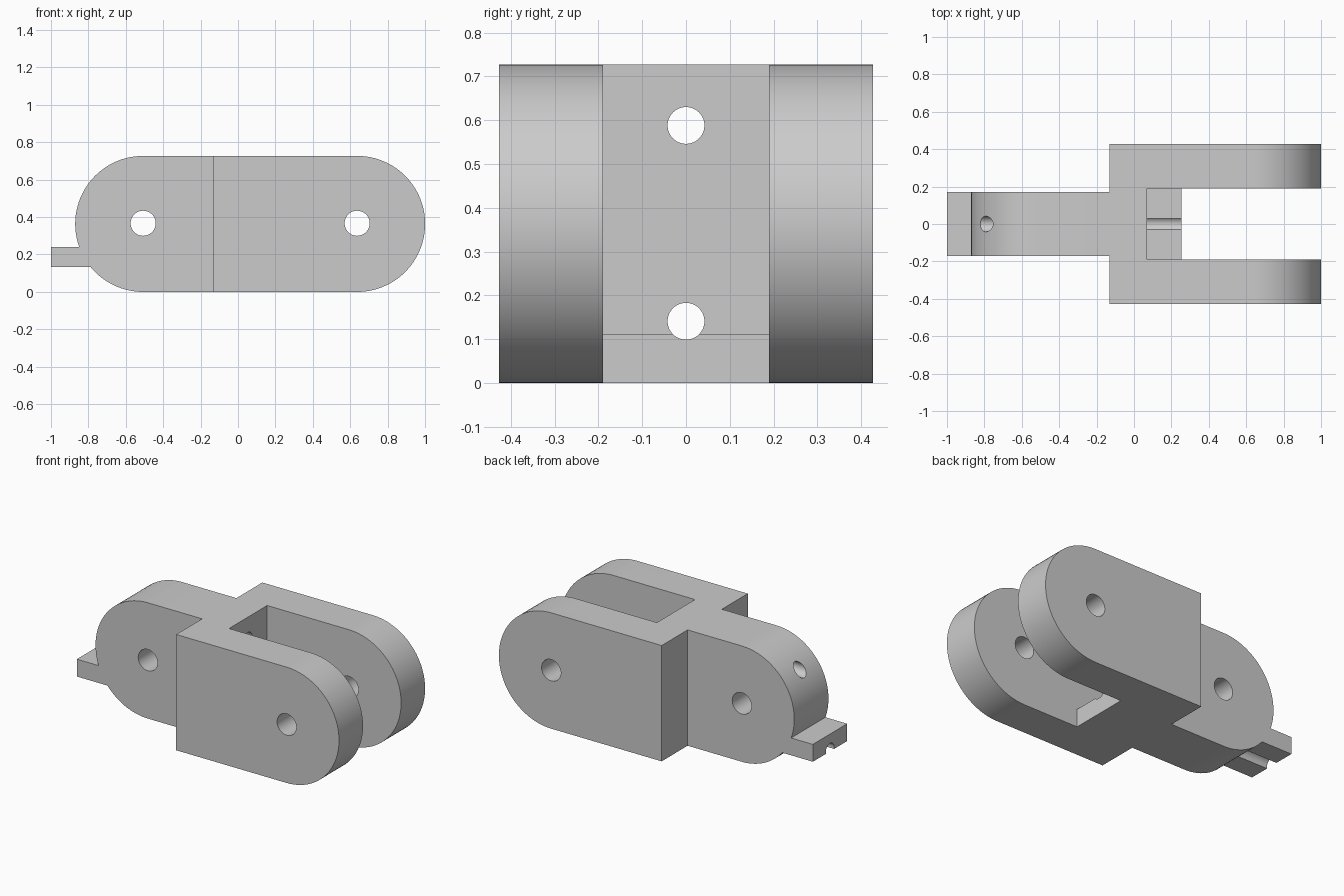
import bpy, bmesh
from math import pi, cos, sin
from mathutils import Matrix

cube = bpy.data.objects.get("Cube")
if cube:
    bpy.data.objects.remove(cube, do_unlink=True)

HEIGHT = 0.727
R = HEIGHT / 2
WIDTH = 0.427          # half width of the fork
TONGUE = 0.17          # half width of the tongue
SLOT = 0.189           # half width of the fork slot
TONGUE_X, FORK_X = -0.507, 0.637   # pivot centres

grey = bpy.data.materials.new("light_grey")
grey.use_nodes = True
grey.diffuse_color = (0.6, 0.6, 0.6, 1)
grey.node_tree.nodes["Principled BSDF"].inputs["Base Color"].default_value = (0.6, 0.6, 0.6, 1)


def finish(name, bm):
    bmesh.ops.recalc_face_normals(bm, faces=bm.faces)
    mesh = bpy.data.meshes.new(name)
    bm.to_mesh(mesh)
    bm.free()
    mesh.materials.append(grey)
    obj = bpy.data.objects.new(name, mesh)
    bpy.context.collection.objects.link(obj)
    return obj


def box(name, x, y, z):
    bm = bmesh.new()
    bmesh.ops.create_cube(bm, size=1)
    for v in bm.verts:
        v.co = [a + (c + 0.5) * (b - a) for c, (a, b) in zip(v.co, (x, y, z))]
    return finish(name, bm)


def rod(name, radius, centre, axis, length=3):
    bm = bmesh.new()
    turn = Matrix.Rotation(pi / 2, 4, axis)
    bmesh.ops.create_cone(bm, cap_ends=True, segments=48, radius1=radius, radius2=radius,
                          depth=length, matrix=Matrix.Translation(centre) @ turn)
    return finish(name, bm)


def combine(target, tool, operation="DIFFERENCE"):
    mod = target.modifiers.new(tool.name, "BOOLEAN")
    mod.operation, mod.solver, mod.object = operation, "EXACT", tool
    bpy.context.view_layer.objects.active = target
    bpy.ops.object.modifier_apply(modifier=mod.name)
    bpy.data.objects.remove(tool, do_unlink=True)


# Round-ended bar, full width
bm = bmesh.new()
steps = 48
outline = []
for cx, start in ((FORK_X, -pi / 2), (TONGUE_X, pi / 2)):
    for i in range(steps + 1):
        a = start + pi * i / steps
        outline.append(bm.verts.new((cx + R * cos(a), -WIDTH, R + R * sin(a))))
side = bm.faces.new(outline)
new = bmesh.ops.extrude_face_region(bm, geom=[side])["geom"]
bmesh.ops.translate(bm, verts=[g for g in new if isinstance(g, bmesh.types.BMVert)],
                    vec=(0, 2 * WIDTH, 0))
link = finish("hinge_link", bm)

# Narrow the tongue on both sides
for s in (-1, 1):
    combine(link, box("tongue_cut", (-1.2, -0.13), sorted((s * TONGUE, s * 0.6)), (-0.2, 1)))

# Fork slot, leaving a low shelf at its inner end
combine(link, box("slot_cut", (0.255, 1.2), (-SLOT, SLOT), (-0.2, 1)))
combine(link, box("shelf_cut", (0.07, 0.5), (-SLOT, SLOT), (0.112, 1)))

# End tab on the tongue
combine(link, box("end_tab", (-1, -0.5), (-TONGUE, TONGUE), (0.132, 0.241)), "UNION")

# Pivot holes across, cord holes along the length
for x in (TONGUE_X, FORK_X):
    combine(link, rod("pivot_hole", 0.067, (x, 0, 0.367), "X"))
for z in (0.141, 0.588):
    combine(link, rod("cord_hole", 0.042, (0, 0, z), "Y"))

bpy.ops.object.select_all(action="DESELECT")
link.select_set(True)
bpy.context.view_layer.objects.active = link
bpy.ops.object.shade_smooth_by_angle(angle=pi / 6)
